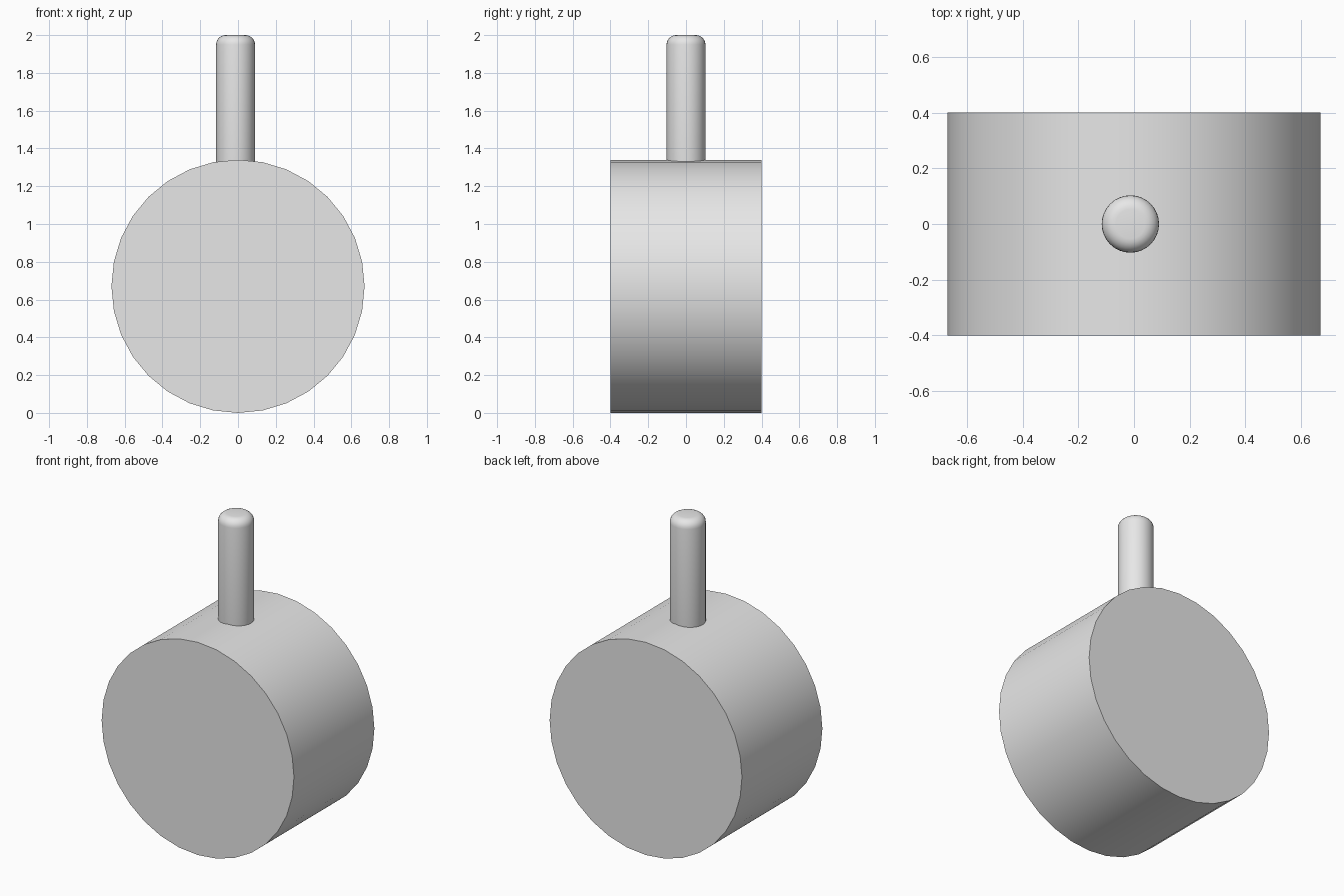
import bpy
import math

cube = bpy.data.objects.get("Cube")
if cube:
    bpy.data.objects.remove(cube, do_unlink=True)

# Single plain grey for the whole model
GREY = (0.8, 0.8, 0.8, 1.0)
grey = bpy.data.materials.new("plain_grey")
grey.use_nodes = True
grey.diffuse_color = GREY
grey.node_tree.nodes["Principled BSDF"].inputs["Base Color"].default_value = GREY


def cylinder(name, radius, depth, location, rotation=(0, 0, 0)):
    bpy.ops.mesh.primitive_cylinder_add(
        vertices=32, radius=radius, depth=depth, location=location, rotation=rotation)
    obj = bpy.context.object
    obj.name = name
    obj.data.materials.append(grey)
    return obj


def smooth(obj):
    bpy.ops.object.select_all(action="DESELECT")
    obj.select_set(True)
    bpy.context.view_layer.objects.active = obj
    bpy.ops.object.shade_smooth_by_angle(angle=math.radians(35))


# Drum lying along y
R = 0.67
drum = cylinder("drum", R, 0.8, (0, 0, R), (math.pi / 2, 0, 0))
smooth(drum)

# Upright pin, slightly off centre, rooted inside the drum
TOP, BOTTOM = 2.0, 1.2
pin = cylinder("pin", 0.103, TOP - BOTTOM, (-0.013, 0, (TOP + BOTTOM) / 2))

# Rounded rim on the pin's tip
bevel = pin.modifiers.new("rounded_tip", "BEVEL")
bevel.width = 0.05
bevel.segments = 6
bevel.limit_method = "ANGLE"
bevel.angle_limit = math.radians(40)
bpy.ops.object.modifier_apply(modifier=bevel.name)
smooth(pin)
